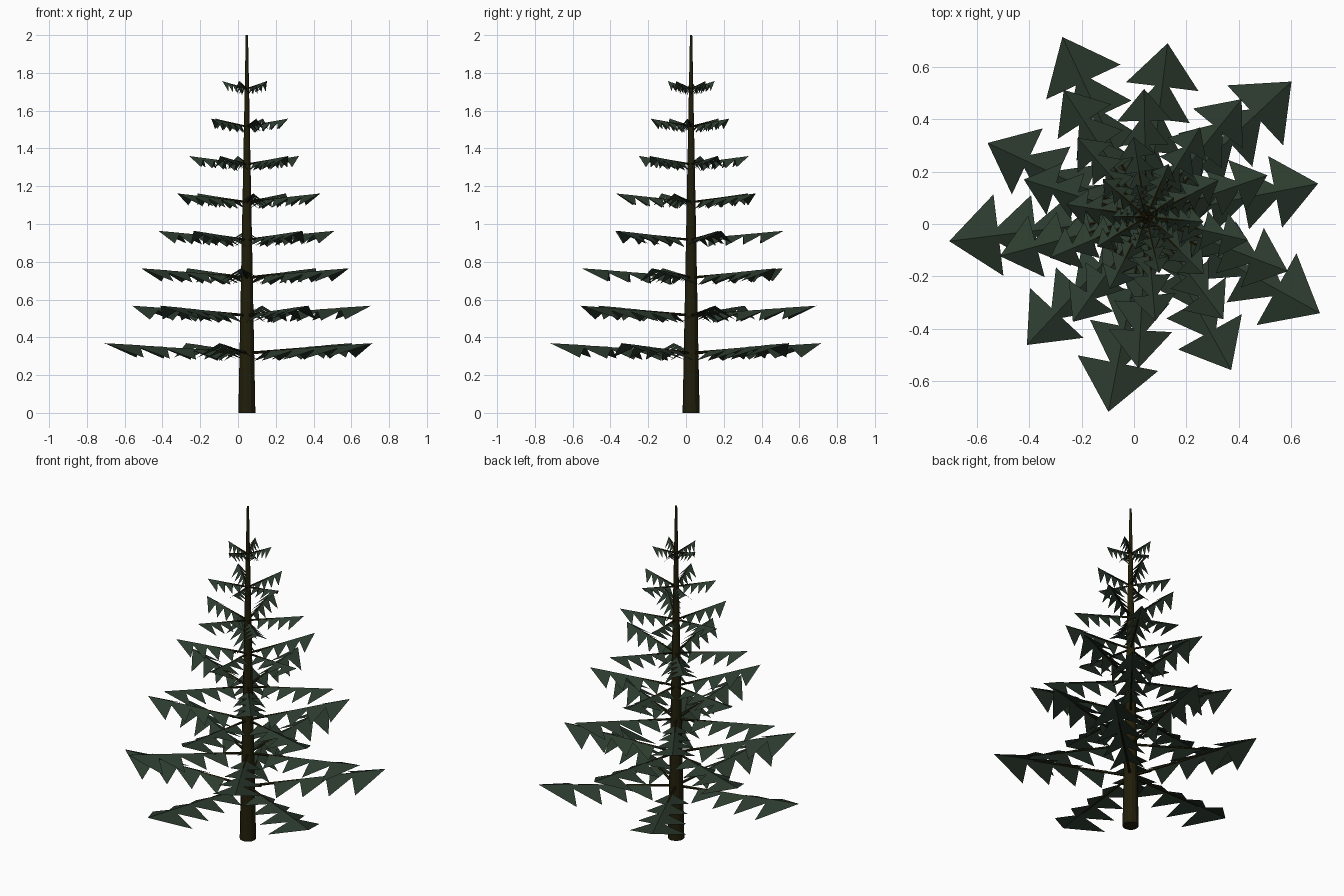
import bpy, bmesh, math
from mathutils import Vector, Matrix

if "Cube" in bpy.data.objects:
    bpy.data.objects.remove(bpy.data.objects["Cube"])

CX, CY = 0.047, 0.027          # trunk axis
TIERS, ARMS, SPRAYS = 8, 5, 4


def material(name, rgb):
    m = bpy.data.materials.new(name)
    m.diffuse_color = (*rgb, 1)
    m.use_nodes = True
    m.node_tree.nodes["Principled BSDF"].inputs["Base Color"].default_value = m.diffuse_color
    return m


bark = material("dark_bark", (0.015, 0.013, 0.003))
green = material("needle_green", (0.025, 0.043, 0.027))


def finish(bm, name, mat):
    me = bpy.data.meshes.new(name)
    bm.to_mesh(me)
    bm.free()
    me.materials.append(mat)
    ob = bpy.data.objects.new(name, me)
    bpy.context.collection.objects.link(ob)
    return ob


def stick(bm, a, b, r1, r2, sides):
    """Tapered rod from a to b."""
    d = b - a
    mat = Matrix.Translation((a + b) / 2) @ d.to_track_quat('Z', 'Y').to_matrix().to_4x4()
    bmesh.ops.create_cone(bm, cap_ends=True, segments=sides, radius1=r1,
                          radius2=r2, depth=d.length, matrix=mat)


# Trunk: one long taper
bm = bmesh.new()
stick(bm, Vector((CX, CY, 0)), Vector((CX, CY, 2)), 0.045, 0.006, 12)
finish(bm, "trunk", bark)

# Whorls: five arms each, turned 40 degrees from tier to tier
for tier in range(TIERS):
    R = 0.76 - 0.09 * tier
    z0 = 0.315 + 0.2 * tier
    rise = 0.035 + 0.02 * R
    wood, leaves = bmesh.new(), bmesh.new()
    for arm in range(ARMS):
        ang = math.radians(43 + 40 * tier + 72 * arm)
        out = Vector((math.cos(ang), math.sin(ang), 0))
        side = Vector((-out.y, out.x, 0))

        def at(t, lift=0.0):
            return Vector((CX, CY, z0 + rise * t + lift)) + out * (R * t)

        # bare stick of the arm
        stick(wood, at(0), at(0.71), 0.004 + 0.006 * R, 0.003, 5)

        # folded triangular needle sprays, overlapping, larger toward the tip
        for k in range(1, SPRAYS + 1):
            t = 0.75 * k / SPRAYS
            grow = 0.48 + 0.13 * k
            reach = 0.25 * (0.88 + 0.03 * k)
            half = (0.195 * R + 0.009) * grow
            drop = Vector((0, 0, 0.037 + 0.18 * half))
            back, tip = at(t, 0.005 * R + 0.002), at(t + reach, 0.004)
            left, right = back + side * half - drop, back - side * half - drop
            vb, vt, vl, vr = (leaves.verts.new(p) for p in (back, tip, left, right))
            leaves.faces.new((vb, vt, vl))
            leaves.faces.new((vb, vr, vt))
    finish(wood, f"branch_sticks_{tier + 1}", bark)
    finish(leaves, f"needle_sprays_{tier + 1}", green)
